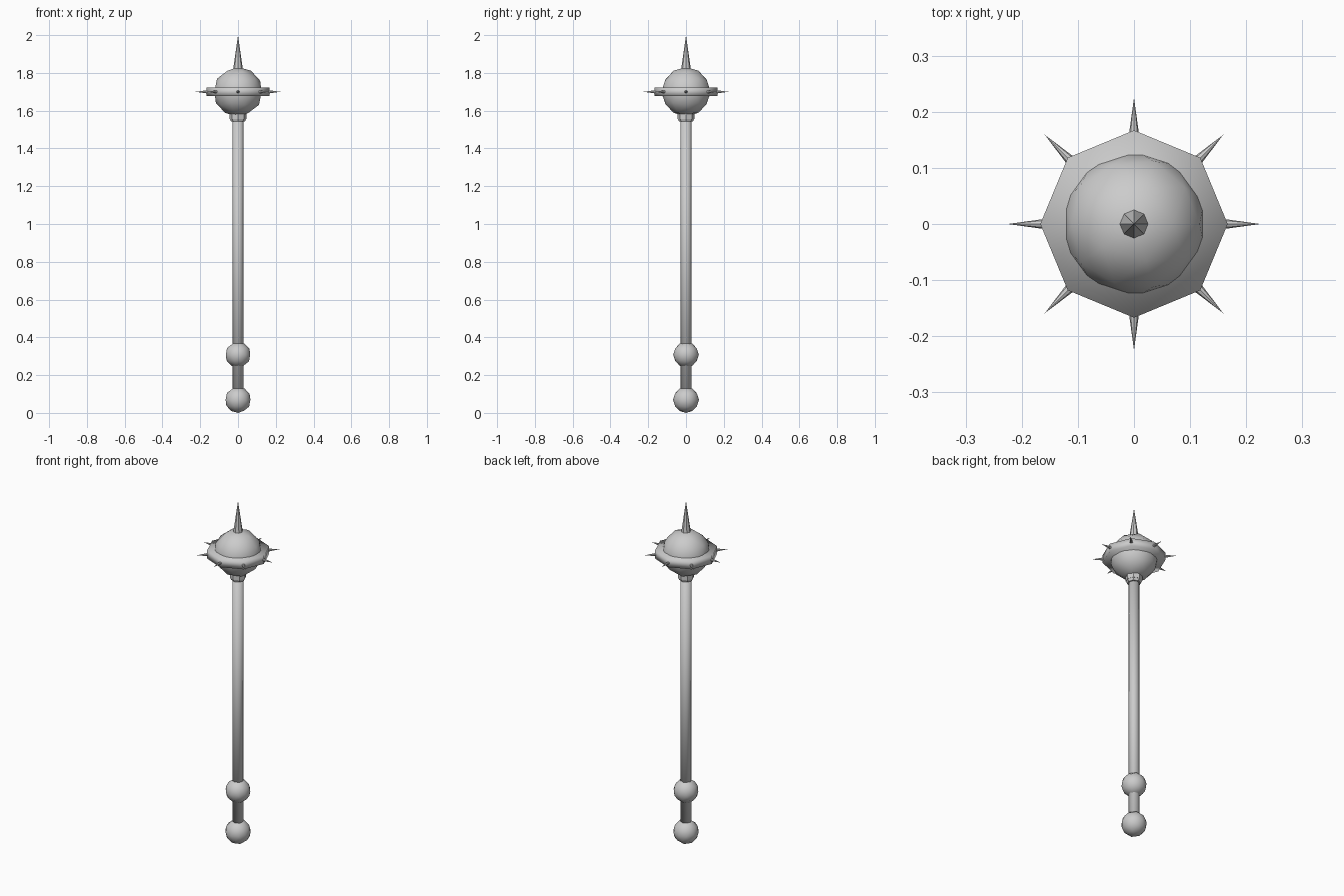
import bpy
from math import pi, cos, sin

if "Cube" in bpy.data.objects:
    bpy.data.objects.remove(bpy.data.objects["Cube"])

HEAD_Z = 1.70


def finish(name, full=True):
    ob = bpy.context.object
    ob.name = name
    if full:
        bpy.ops.object.shade_smooth()
    else:
        bpy.ops.object.shade_smooth_by_angle()
    return ob


def ball(name, z, r):
    bpy.ops.mesh.primitive_ico_sphere_add(subdivisions=2, radius=r, location=(0, 0, z))
    return finish(name)


def cone(name, loc, r1, r2, depth, rot=(0, 0, 0), sides=8, full=True):
    bpy.ops.mesh.primitive_cone_add(vertices=sides, radius1=r1, radius2=r2,
                                    depth=depth, location=loc, rotation=rot)
    return finish(name, full)


# Pommel, hand guard and head
ball("pommel", 0.069, 0.069)
ball("guard_ball", 0.308, 0.068)
ball("head", HEAD_Z, 0.131)

# Shaft running through everything
cone("shaft", (0, 0, 0.83), 0.029, 0.029, 1.54)

# Collar under the head: rim with a slim lower lip
cone("collar_lip", (0, 0, 1.55), 0.037, 0.043, 0.016, full=False)
cone("collar_rim", (0, 0, 1.57), 0.044, 0.044, 0.028, full=False)

# Octagonal band around the head
cone("band", (0, 0, HEAD_Z), 0.167, 0.167, 0.046)

# Top spike
cone("top_spike", (0, 0, 1.905), 0.027, 0, 0.19, full=False)

# Ring of small spikes at the band corners
r0, r1 = 0.145, 0.225
for i in range(8):
    a = i * pi / 4
    m = (r0 + r1) / 2
    cone(f"side_spike_{i + 1}", (m * cos(a), m * sin(a), HEAD_Z), 0.011, 0,
         r1 - r0, (0, pi / 2, a), full=False)
